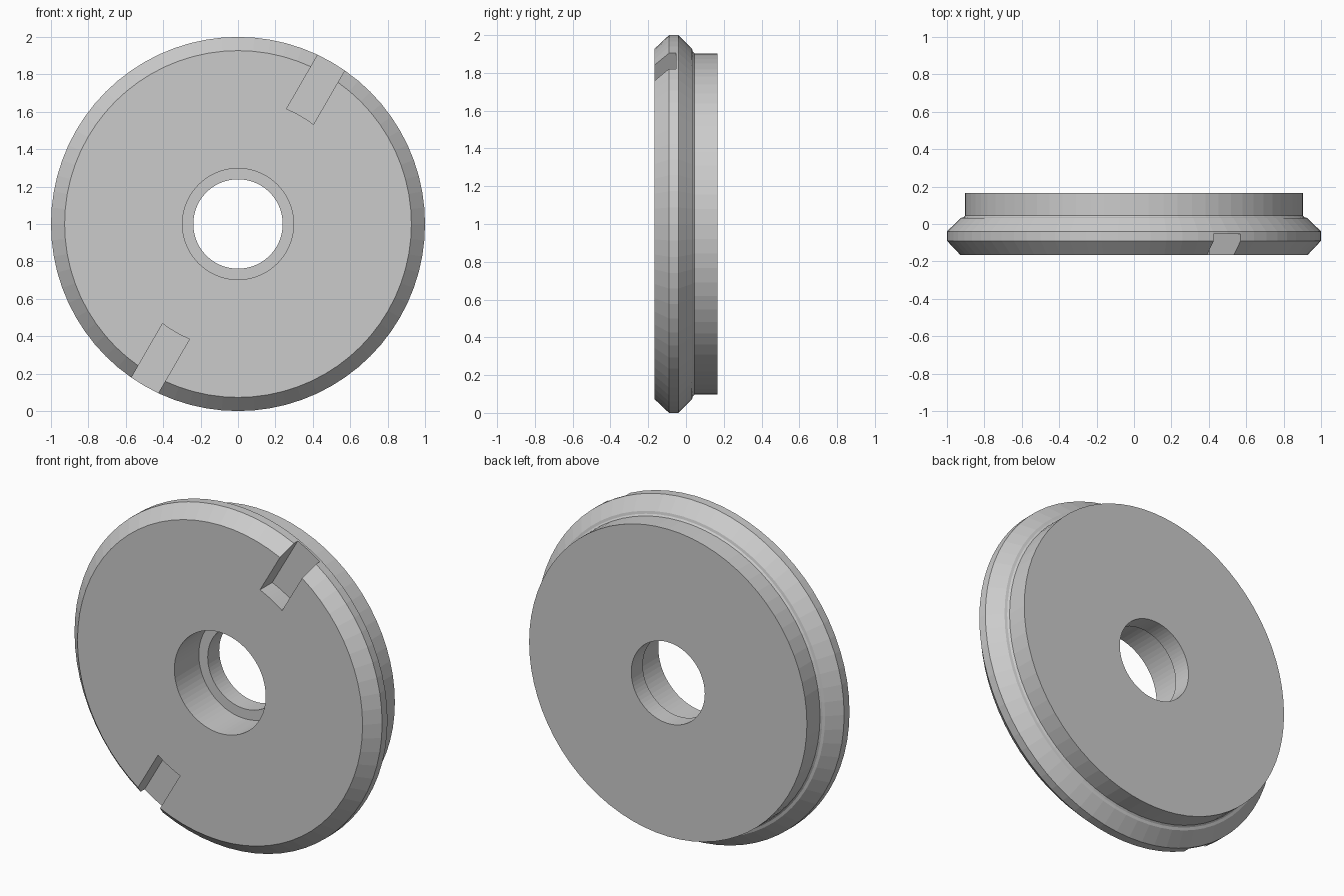
import bpy, bmesh
from math import pi, cos, sin, asin
from mathutils import Matrix, Vector

if "Cube" in bpy.data.objects:
    bpy.data.objects.remove(bpy.data.objects["Cube"], do_unlink=True)

SEGMENTS = 72
CENTRE = Vector((0, 0, 1))

grey = bpy.data.materials.new("plain grey")
grey.use_nodes = True
grey.diffuse_color = (0.6, 0.6, 0.6, 1)
grey.node_tree.nodes["Principled BSDF"].inputs["Base Color"].default_value = (0.6, 0.6, 0.6, 1)


def make_object(name, bm):
    bmesh.ops.recalc_face_normals(bm, faces=bm.faces)
    mesh = bpy.data.meshes.new(name)
    bm.to_mesh(mesh)
    bm.free()
    mesh.materials.append(grey)
    obj = bpy.data.objects.new(name, mesh)
    obj.location = CENTRE
    bpy.context.collection.objects.link(obj)
    return obj


def lathe(name, profile):
    """Spin a closed (radius, y) profile around the y axis."""
    bm = bmesh.new()
    verts = [bm.verts.new((r, y, 0)) for r, y in profile]
    edges = [bm.edges.new((v, verts[i - 1])) for i, v in enumerate(verts)]
    bmesh.ops.spin(bm, geom=verts + edges, cent=(0, 0, 0), axis=(0, 1, 0),
                   angle=2 * pi, steps=SEGMENTS, use_merge=True)
    bmesh.ops.remove_doubles(bm, verts=bm.verts, dist=0.0001)
    return make_object(name, bm)


def slot_cutter(name, angle, half_width=0.083, inner=0.668, floor=-0.053):
    """Radial slot with a rounded inner end, open at the rim and the front."""
    bm = bmesh.new()
    spread = asin(half_width / inner)
    outline = [(inner * cos(a), inner * sin(a))
               for a in (spread * (i / 4 - 1) for i in range(9))]
    outline += [(1.2, half_width), (1.2, -half_width)]
    face = bm.faces.new([bm.verts.new((x, floor, z)) for x, z in outline])
    side = bmesh.ops.extrude_face_region(bm, geom=[face])
    moved = [v for v in side["geom"] if isinstance(v, bmesh.types.BMVert)]
    bmesh.ops.translate(bm, verts=moved, vec=(0, -0.3, 0))
    bmesh.ops.rotate(bm, verts=bm.verts, matrix=Matrix.Rotation(-angle, 3, 'Y'))
    cutter = make_object(name, bm)
    cutter.hide_render = True
    return cutter


# Disc: stepped bore, chamfered rim, and rear drum with a small fillet
disc = lathe("slotted_disc", [
    (0.297, -0.167), (0.927, -0.167), (1.0, -0.09), (1.0, -0.04),
    (0.927, 0.032), (0.912, 0.036), (0.903, 0.045), (0.903, 0.167),
    (0.239, 0.167), (0.239, 0.06), (0.297, 0.06)])

# Two opposite slots across the front of the rim
cutters = []
for label, angle in (("upper", pi / 3), ("lower", pi / 3 + pi)):
    cutter = slot_cutter(label + "_slot_cutter", angle)
    cut = disc.modifiers.new(label + " slot", 'BOOLEAN')
    cut.operation = 'DIFFERENCE'
    cut.solver = 'EXACT'
    cut.object = cutter
    cutters.append(cutter)

# Bake the cuts and drop the helpers
bpy.context.view_layer.update()
depsgraph = bpy.context.evaluated_depsgraph_get()
result = bpy.data.meshes.new_from_object(disc.evaluated_get(depsgraph))
disc.modifiers.clear()
disc.data = result
for cutter in cutters:
    bpy.data.objects.remove(cutter, do_unlink=True)
